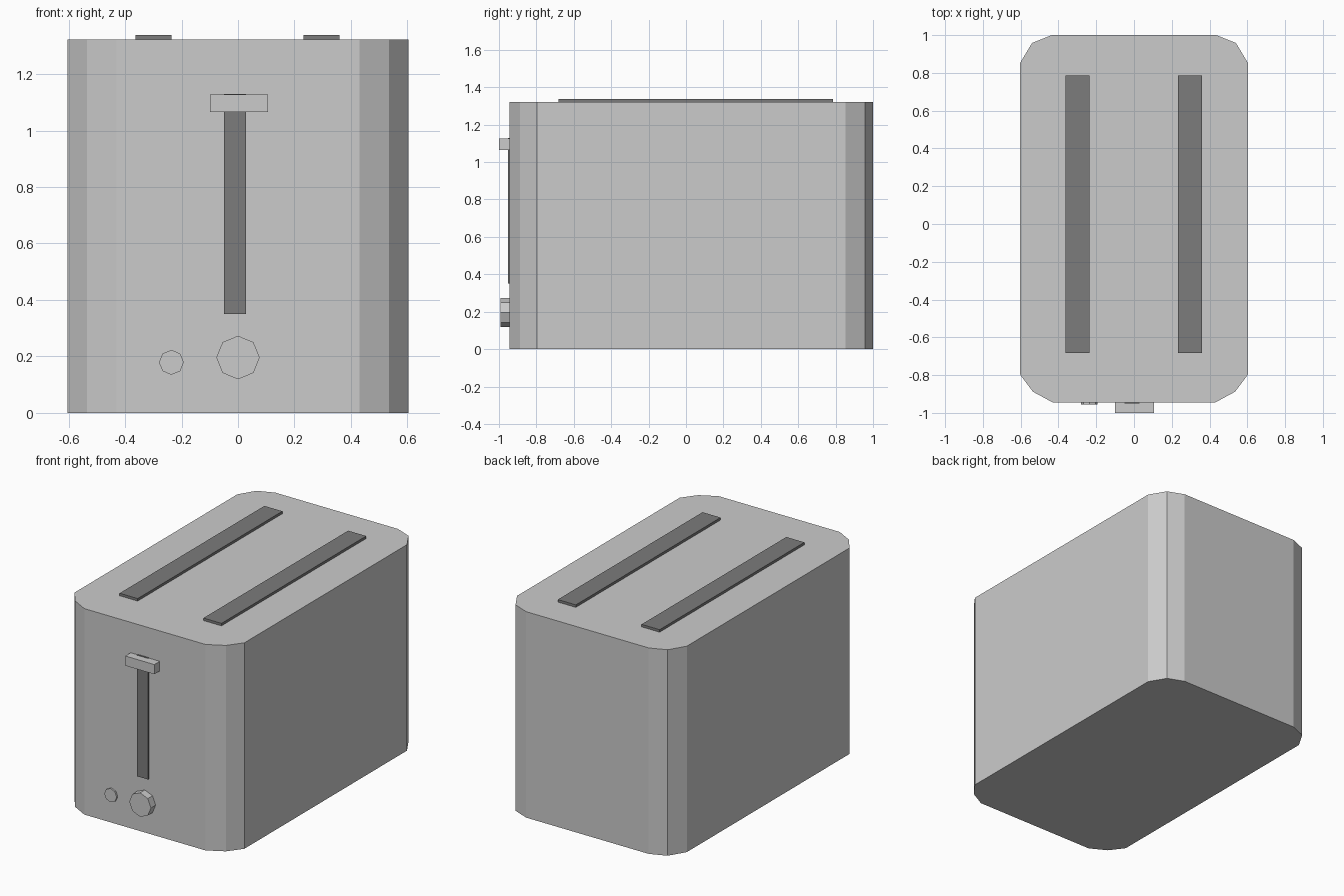
import bpy, bmesh
from math import radians
from mathutils import Matrix

if "Cube" in bpy.data.objects:
    bpy.data.objects.remove(bpy.data.objects["Cube"])

dark = bpy.data.materials.new("dark_slot")
dark.diffuse_color = (0.2, 0.2, 0.2, 1)
dark.use_nodes = True
dark.node_tree.nodes["Principled BSDF"].inputs["Base Color"].default_value = dark.diffuse_color


def finish(name, bm, material=None):
    bmesh.ops.recalc_face_normals(bm, faces=bm.faces[:])
    mesh = bpy.data.meshes.new(name)
    bm.to_mesh(mesh)
    bm.free()
    obj = bpy.data.objects.new(name, mesh)
    bpy.context.collection.objects.link(obj)
    if material:
        mesh.materials.append(material)
    return obj


def box(name, lo, hi, material=None):
    bm = bmesh.new()
    bmesh.ops.create_cube(bm, size=1)
    for v in bm.verts:
        v.co = [hi[i] if v.co[i] > 0 else lo[i] for i in range(3)]
    return finish(name, bm, material)


def dial(name, x, z, radius, y_front, y_back):
    # Octagonal disc with its axis along y
    bm = bmesh.new()
    place = Matrix.Translation((x, (y_front + y_back) / 2, z)) @ Matrix.Rotation(radians(90), 4, 'X')
    bmesh.ops.create_cone(bm, cap_ends=True, segments=8, radius1=radius, radius2=radius,
                          depth=y_back - y_front, matrix=place)
    return finish(name, bm)


# Body: mirrored outline with faceted corners, extruded upwards
half = [(0.43, -0.945), (0.535, -0.888), (0.603, -0.797),
        (0.603, 0.853), (0.54, 0.958), (0.435, 1.0)]
outline = half + [(-x, y) for x, y in reversed(half)]
bm = bmesh.new()
base = bm.faces.new([bm.verts.new((x, y, 0)) for x, y in outline])
top = bmesh.ops.extrude_face_region(bm, geom=[base], use_keep_orig=True)
bmesh.ops.translate(bm, vec=(0, 0, 1.322),
                    verts=[g for g in top["geom"] if isinstance(g, bmesh.types.BMVert)])
finish("body", bm)

# Bread slots
for side, x in (("left", -0.299), ("right", 0.296)):
    box("bread_slot_" + side, (x - 0.064, -0.682, 1.31), (x + 0.064, 0.786, 1.338), dark)

# Lever and its track
box("lever_track", (-0.049, -0.952, 0.35), (0.029, -0.935, 1.13), dark)
box("lever", (-0.1, -1.0, 1.065), (0.106, -0.94, 1.127))

# Browning knob and button
dial("browning_knob", 0, 0.196, 0.077, -0.993, -0.94)
dial("button", -0.236, 0.179, 0.044, -0.956, -0.94)
